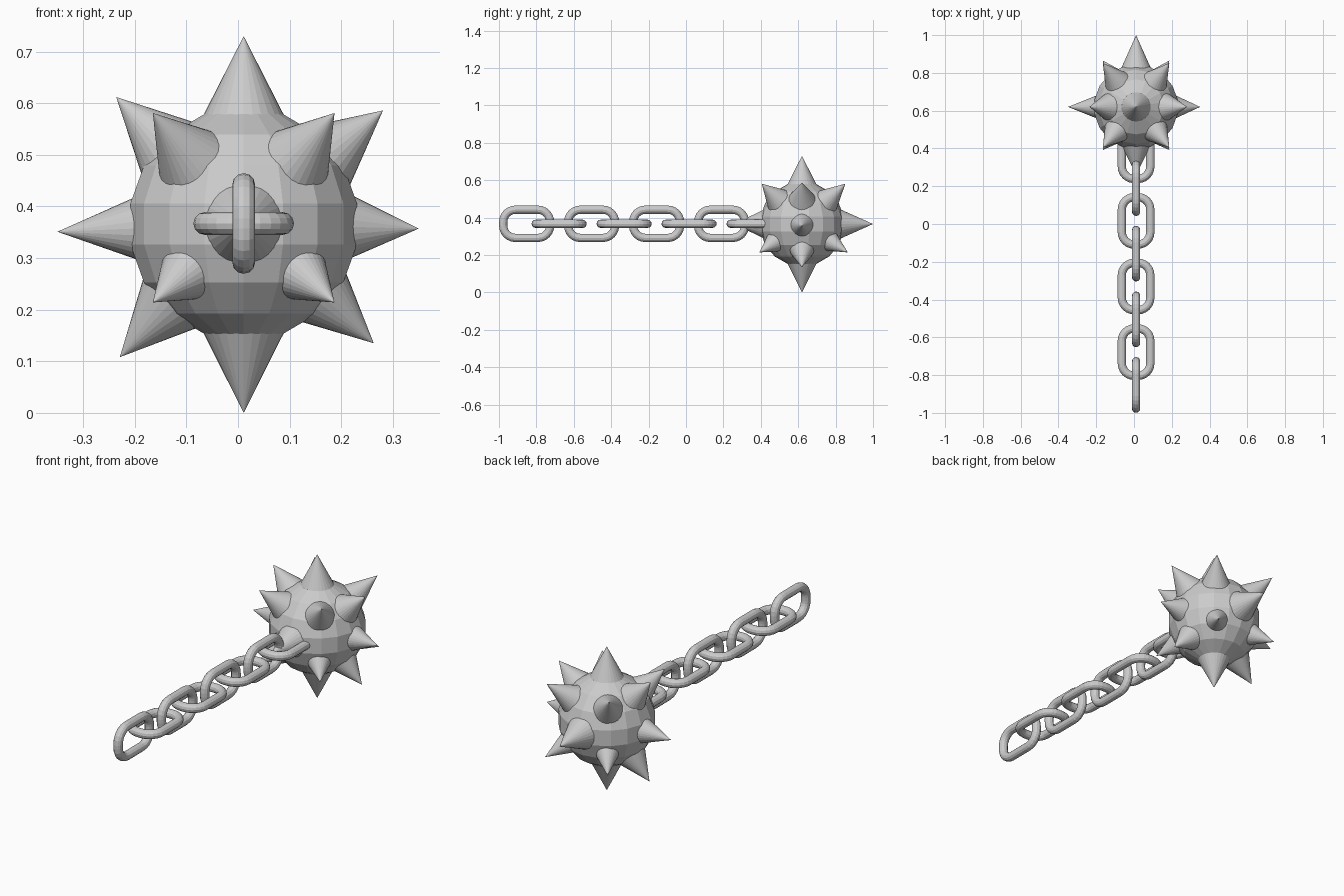
import bpy, bmesh
from math import sin, cos, pi
from mathutils import Vector, Matrix

if "Cube" in bpy.data.objects:
    bpy.data.objects.remove(bpy.data.objects["Cube"])

CENTRE = Vector((0.011, 0.62, 0.366))
BALL_R = 0.2265


def finish(bm, name):
    bmesh.ops.recalc_face_normals(bm, faces=bm.faces)
    me = bpy.data.meshes.new(name)
    bm.to_mesh(me)
    bm.free()
    ob = bpy.data.objects.new(name, me)
    bpy.context.collection.objects.link(ob)
    return ob


def spike(name, tip, radius):
    """Cone pointing from the ball centre to tip; radius is its width at the ball surface."""
    tip = Vector(tip)
    length, d = tip.length, tip.normalized()
    start = 0.175
    base_r = radius * (length - start) / (length - 0.215)
    bm = bmesh.new()
    rot = d.to_track_quat('Z', 'Y').to_matrix().to_4x4()
    mat = Matrix.Translation(CENTRE + d * (start + length) / 2) @ rot
    bmesh.ops.create_cone(bm, cap_ends=True, segments=28, radius1=base_r,
                          radius2=0, depth=length - start, matrix=mat)
    finish(bm, name)


def link(name, y, upright):
    """Rounded oblong chain link swept with a round wire section."""
    wire, half_w, half_l, corner = 0.022, 0.0755, 0.1255, 0.066
    sides, steps = 12, 6
    bm = bmesh.new()
    rings = []
    for q, (su, sv) in enumerate(((1, 1), (-1, 1), (-1, -1), (1, -1))):
        for k in range(steps + 1):
            a = (q + k / steps) * pi / 2
            n = Vector((0, cos(a), sin(a)))
            c = Vector((0, su * (half_l - corner), sv * (half_w - corner))) + n * corner
            ring = []
            for j in range(sides):
                t = 2 * pi * j / sides
                p = c + n * wire * cos(t) + Vector((wire * sin(t), 0, 0))
                ring.append(bm.verts.new(p))
            rings.append(ring)
    for i, a in enumerate(rings):
        b = rings[(i + 1) % len(rings)]
        for j in range(sides):
            k = (j + 1) % sides
            bm.faces.new((a[j], a[k], b[k], b[j]))
    mat = Matrix.Translation((CENTRE.x, y, 0.367))
    if not upright:
        mat = mat @ Matrix.Rotation(pi / 2, 4, 'Y')
    bm.transform(mat)
    finish(bm, name)


# Ball
bm = bmesh.new()
bmesh.ops.create_uvsphere(bm, u_segments=18, v_segments=9, radius=BALL_R,
                          matrix=Matrix.Translation(CENTRE))
finish(bm, "ball")

# Main spikes along the axes
spike("spike_top", (0, 0, 0.364), 0.076)
spike("spike_bottom", (0, 0, -0.366), 0.076)
spike("spike_left", (-0.361, 0, -0.015), 0.058)
spike("spike_right", (0.339, 0, -0.009), 0.058)
spike("spike_back", (0, 0.38, 0), 0.074)
spike("spike_front", (0, -0.36, 0), 0.072)

# Diagonal side spikes
spike("spike_upper_left", (-0.247, 0, 0.246), 0.068)
spike("spike_upper_right", (0.27, 0, 0.22), 0.068)
spike("spike_lower_left", (-0.24, 0, -0.258), 0.068)
spike("spike_lower_right", (0.252, 0, -0.231), 0.062)

# Corner spikes: wide above, narrower below
for sx, xn in ((-1, "left"), (1, "right")):
    for sy, yn in ((-1, "front"), (1, "back")):
        y = -0.215 if sy < 0 else 0.232
        spike(f"spike_upper_{yn}_{xn}", (sx * 0.176, y, 0.215), 0.066)
        y = -0.228 if sy < 0 else 0.245
        spike(f"spike_lower_{yn}_{xn}", (sx * 0.176, y, -0.152), 0.052)

# Chain of alternating links
for i in range(8):
    link(f"chain_link_{i + 1}", -0.852 + 0.1737 * i, i % 2 == 0)
